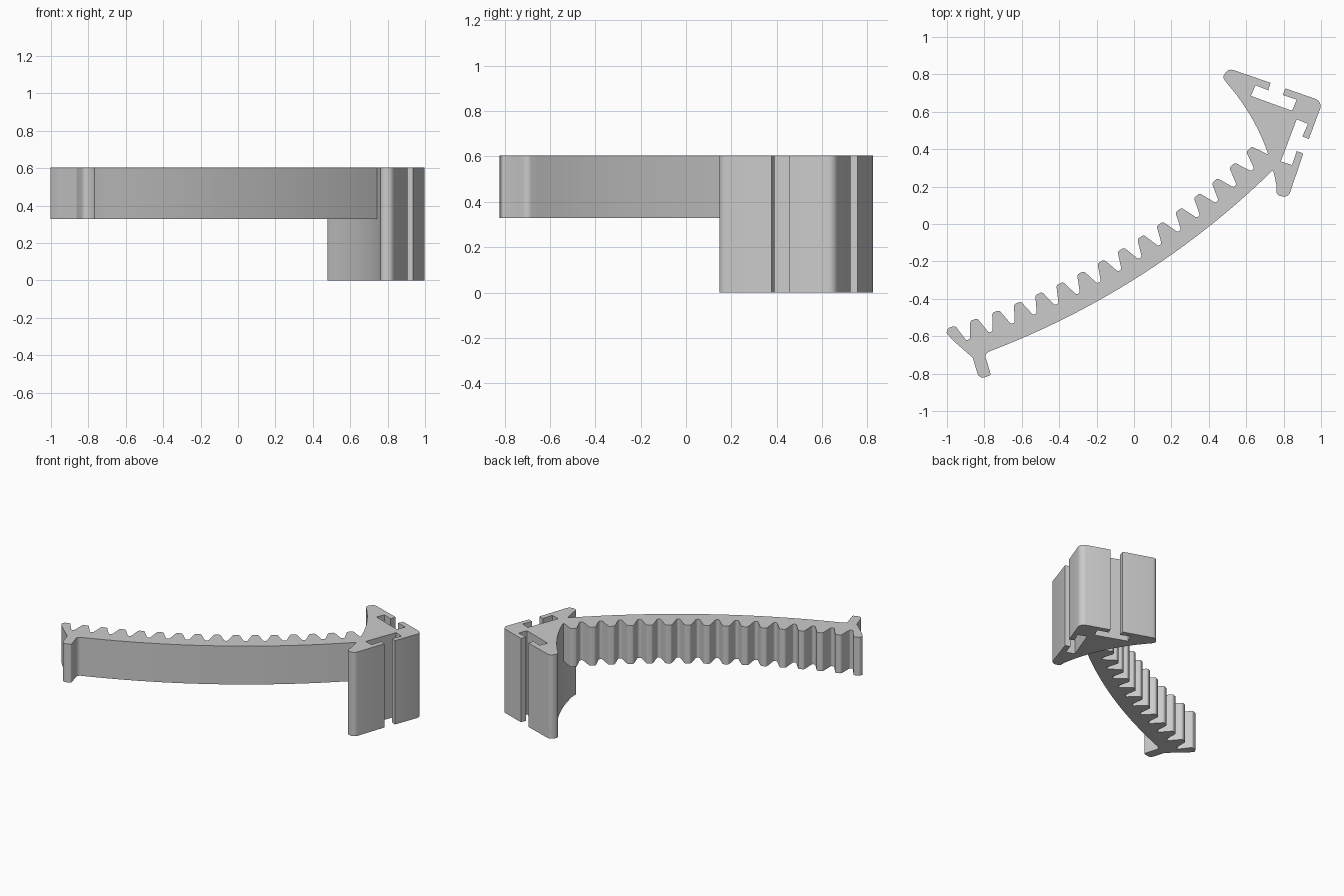
import bpy, bmesh, math
from mathutils import Vector, geometry

cube = bpy.data.objects.get("Cube")
if cube:
    bpy.data.objects.remove(cube)

grey = bpy.data.materials.new("light grey plastic")
grey.use_nodes = True
grey.diffuse_color = (0.6, 0.6, 0.6, 1)
grey.node_tree.nodes["Principled BSDF"].inputs["Base Color"].default_value = (0.6, 0.6, 0.6, 1)

TOP, RACK_BASE = 0.605, 0.328


def arc_through(a, b, c):
    """Return f(t) giving point and direction on the arc a-b-c, t from 0 to 1."""
    a, b, c = Vector(a), Vector(b), Vector(c)
    m1, m2 = (a + b) / 2, (b + c) / 2
    d1, d2 = (b - a).orthogonal(), (c - b).orthogonal()
    o = geometry.intersect_line_line_2d(m1 - 100 * d1, m1 + 100 * d1,
                                        m2 - 100 * d2, m2 + 100 * d2)
    r = (a - o).length
    start = math.atan2(a.y - o.y, a.x - o.x)
    end = math.atan2(c.y - o.y, c.x - o.x)
    sweep = (end - start + math.pi) % math.tau - math.pi

    def f(t):
        w = start + sweep * t
        along = Vector((-math.sin(w), math.cos(w))) * math.copysign(1, sweep)
        return o + r * Vector((math.cos(w), math.sin(w))), along
    return f


def rounded(points, steps=4):
    """Round each (x, y, radius) corner of a closed outline."""
    out = []
    for i, (x, y, r) in enumerate(points):
        p = Vector((x, y))
        if r == 0:
            out.append(p)
            continue
        u = Vector(points[i - 1][:2]) - p
        v = Vector(points[(i + 1) % len(points)][:2]) - p
        half = u.angle(v) / 2
        cut = min(r / math.tan(half), 0.48 * u.length, 0.48 * v.length)
        rad = cut * math.tan(half)
        u.normalize()
        v.normalize()
        centre = p + (u + v).normalized() * rad / math.sin(half)
        s, e = p + u * cut - centre, p + v * cut - centre
        turn = math.atan2(s.x * e.y - s.y * e.x, s.dot(e))
        for k in range(steps + 1):
            w = turn * k / steps
            out.append(centre + Vector((s.x * math.cos(w) - s.y * math.sin(w),
                                        s.x * math.sin(w) + s.y * math.cos(w))))
    return out


def extrude(name, outline, z0, z1):
    bm = bmesh.new()
    face = bm.faces.new([bm.verts.new((p.x, p.y, z0)) for p in outline])
    res = bmesh.ops.extrude_face_region(bm, geom=[face])
    verts = [g for g in res["geom"] if isinstance(g, bmesh.types.BMVert)]
    bmesh.ops.translate(bm, verts=verts, vec=(0, 0, z1 - z0))
    bmesh.ops.recalc_face_normals(bm, faces=bm.faces)
    mesh = bpy.data.meshes.new(name)
    bm.to_mesh(mesh)
    bm.free()
    mesh.materials.append(grey)
    ob = bpy.data.objects.new(name, mesh)
    bpy.context.collection.objects.link(ob)
    bpy.ops.object.select_all(action="DESELECT")
    ob.select_set(True)
    bpy.context.view_layer.objects.active = ob
    bpy.ops.object.shade_smooth_by_angle(angle=math.radians(32))


# Toothed rack: teeth along the back, smooth arc along the front
tip_arc = arc_through((-0.975, -0.55), (-0.125, -0.17), (0.615, 0.4))
front_arc = arc_through((-0.77, -0.68), (0, -0.297), (0.755, 0.3))
rack = []
TEETH = 16
for i in range(TEETH + 1):
    p, d = tip_arc(i / (TEETH - 1))
    n = Vector((-d.y, d.x))
    corners = [(-0.053, -0.092, 0.012), (-0.02, 0, 0.016),
               (0.02, 0, 0.016), (0.053, -0.092, 0.012)]
    if i == 0:
        corners = corners[1:]
    if i == TEETH:
        corners = corners[:2]
    for t, h, r in corners:
        q = p + d * t + n * h
        rack.append((q.x, q.y, r))
rack += [(0.71, 0.46, 0), (0.765, 0.31, 0)]
for k in range(24):
    q = front_arc(1 - k / 24)[0]
    rack.append((q.x, q.y, 0))
# Hooked foot at the free end
rack += [(-0.80, -0.692, 0.03), (-0.785, -0.74, 0), (-0.765, -0.808, 0.008),
         (-0.828, -0.83, 0.03), (-0.862, -0.715, 0.03), (-0.965, -0.625, 0.05),
         (-1.003, -0.582, 0.012)]
extrude("toothed_rack", rounded(rack), RACK_BASE, TOP)

# Corner bracket: two slotted outer sides, concave inner side
inner = arc_through((0.495, 0.755), (0.67, 0.49), (0.763, 0.2))
bracket = [(0.473, 0.785, 0.03), (0.505, 0.832, 0.035),
           (0.73, 0.755, 0), (0.718, 0.715, 0), (0.65, 0.742, 0), (0.625, 0.685, 0),
           (0.845, 0.605, 0), (0.87, 0.665, 0), (0.795, 0.69, 0), (0.81, 0.725, 0),
           (1.01, 0.655, 0.04), (0.935, 0.455, 0), (0.9, 0.468, 0), (0.93, 0.535, 0),
           (0.87, 0.56, 0), (0.785, 0.335, 0), (0.845, 0.315, 0), (0.87, 0.39, 0),
           (0.905, 0.377, 0), (0.825, 0.14, 0.035), (0.76, 0.155, 0.035)]
for k in range(15):
    q = inner(1 - k / 14)[0]
    bracket.append((q.x, q.y, 0))
extrude("corner_bracket", rounded(bracket), 0, TOP)
